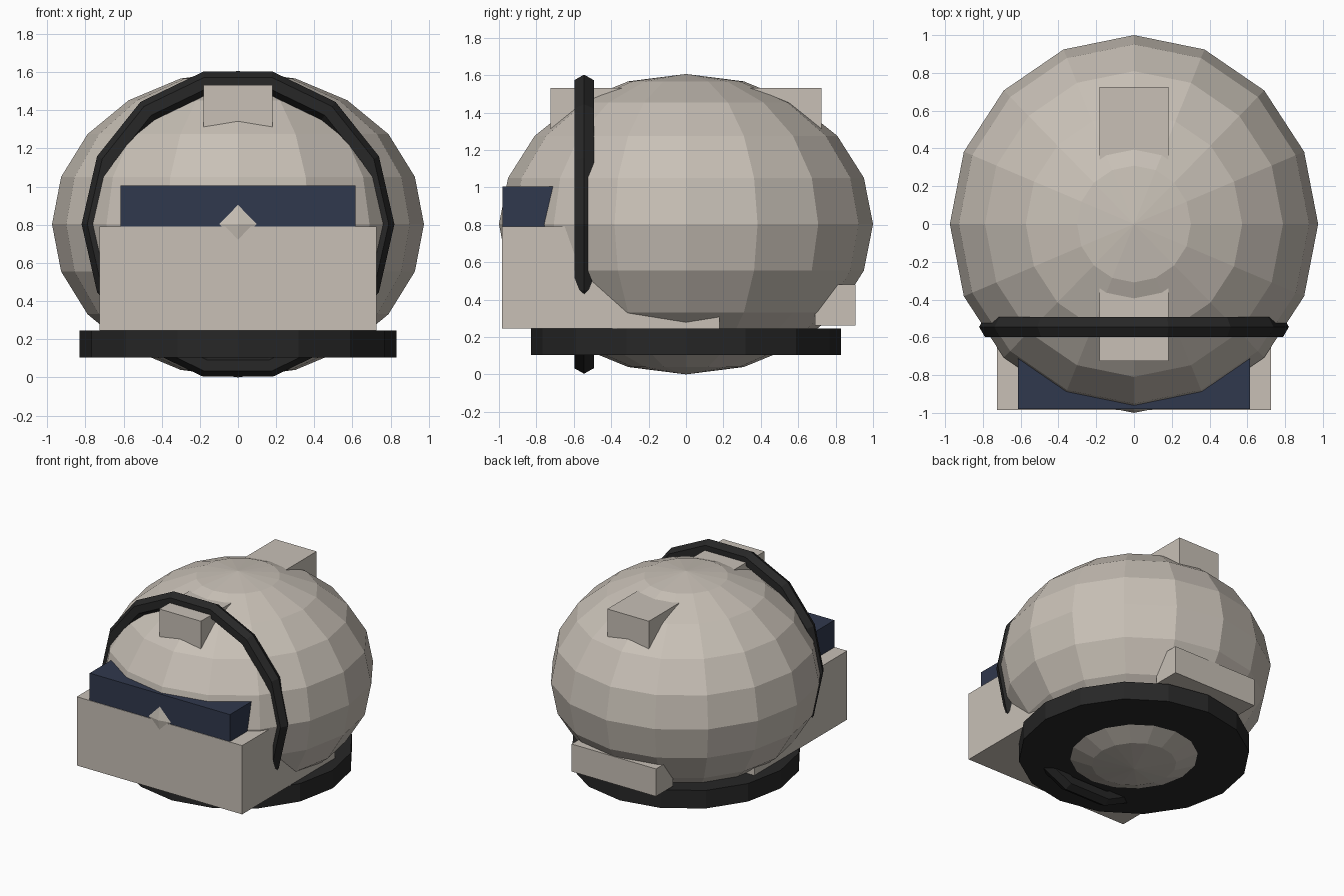
import bpy
import math

if "Cube" in bpy.data.objects:
    bpy.data.objects.remove(bpy.data.objects["Cube"], do_unlink=True)


def make_material(name, rgb):
    mat = bpy.data.materials.new(name)
    mat.use_nodes = True
    color = (*rgb, 1.0)
    mat.diffuse_color = color
    bsdf = next(n for n in mat.node_tree.nodes if n.type == 'BSDF_PRINCIPLED')
    bsdf.inputs["Base Color"].default_value = color
    return mat


beige = make_material("warm_beige", (0.58, 0.53, 0.47))
navy = make_material("navy_visor", (0.03, 0.04, 0.075))
black = make_material("rubber_black", (0.02, 0.02, 0.02))


def finish(name, mat):
    """Name and colour the newly added primitive."""
    obj = bpy.context.object
    obj.name = name
    obj.data.materials.append(mat)
    return obj


def box(name, mat, half_width, y0, y1, z0, z1):
    """Box centred on x = 0, spanning the given y and z ranges."""
    bpy.ops.mesh.primitive_cube_add(size=1, location=(0, (y0 + y1) / 2, (z0 + z1) / 2))
    obj = finish(name, mat)
    obj.scale = (2 * half_width, y1 - y0, z1 - z0)
    return obj


MID = 0.803  # height of the shell centre

# Faceted helmet shell
bpy.ops.mesh.primitive_uv_sphere_add(segments=16, ring_count=10, radius=1, location=(0, 0, MID))
finish("helmet_shell", beige).scale = (0.975, 1, MID)

# Upright trim ring around the face
bpy.ops.mesh.primitive_torus_add(major_segments=14, minor_segments=6,
                                 major_radius=0.76, minor_radius=0.06,
                                 location=(0, -0.545, MID),
                                 rotation=(math.pi / 2, 0, 0))
finish("face_ring", black)

# Neck collar
bpy.ops.mesh.primitive_cylinder_add(vertices=16, radius=0.83, depth=0.143,
                                    location=(0, 0, 0.175))
finish("neck_collar", black)

# Jaw block, visor, crown bar and rear pad
box("jaw_guard", beige, 0.725, -0.984, 0.18, 0.245, 0.79)
box("visor", navy, 0.615, -0.98, -0.5, 0.6, 1.005)
box("crown_bar", beige, 0.182, -0.725, 0.725, 1.2, 1.532)
box("rear_pad", beige, 0.37, 0.69, 0.905, 0.262, 0.48)
